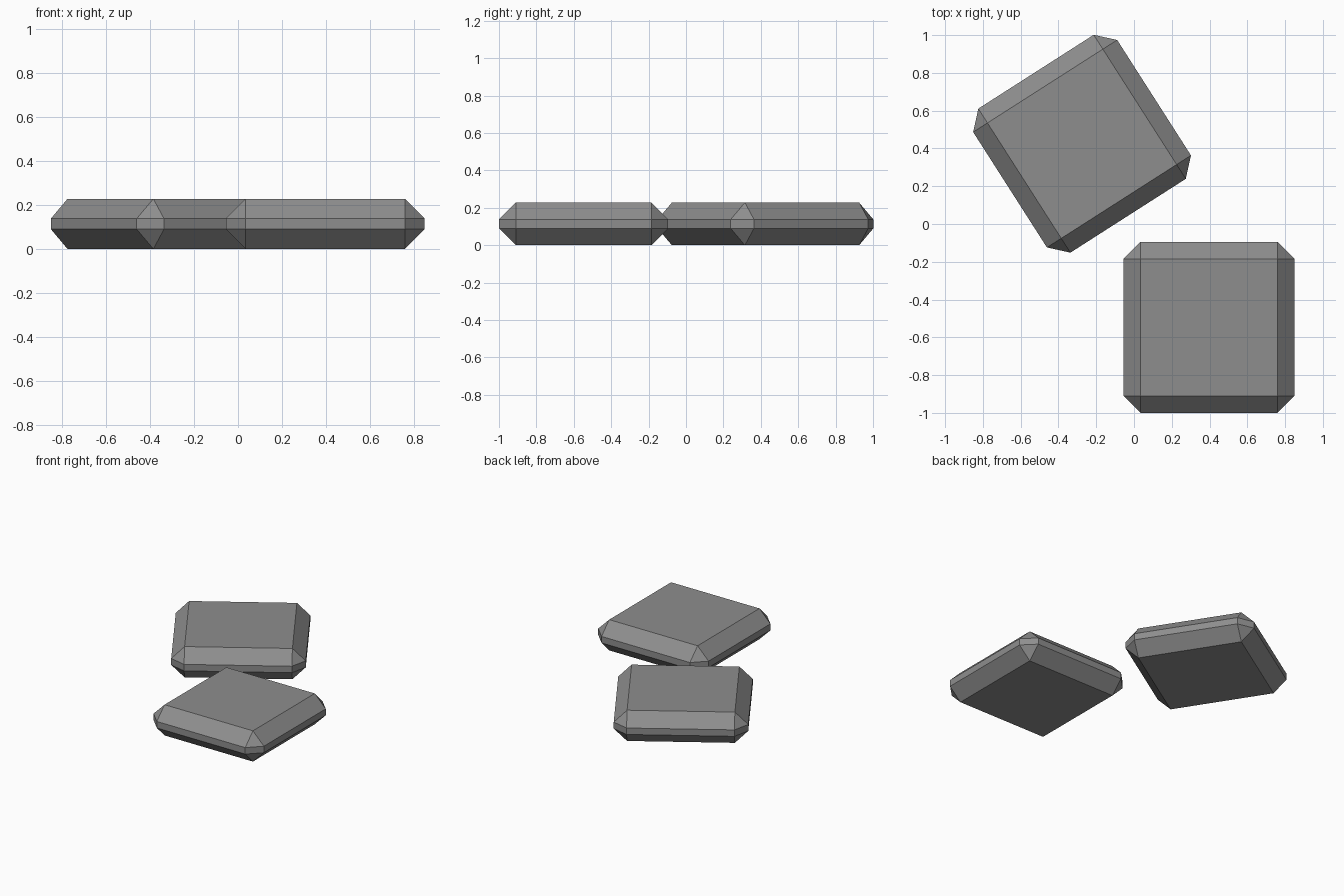
import bpy
import bmesh
import math
from mathutils import Matrix

cube = bpy.data.objects.get("Cube")
if cube:
    bpy.data.objects.remove(cube, do_unlink=True)

# Single stone grey
GREY = (0.27, 0.27, 0.27, 1.0)
stone = bpy.data.materials.new("stone_grey")
stone.use_nodes = True
stone.diffuse_color = GREY
for node in stone.node_tree.nodes:
    if node.type == 'BSDF_PRINCIPLED':
        node.inputs["Base Color"].default_value = GREY

WIDTH, HEIGHT, CHAMFER = 0.905, 0.228, 0.09


def paving_slab(name, x, y, angle):
    """Square slab with every edge chamfered once, standing on the ground."""
    bm = bmesh.new()
    bmesh.ops.create_cube(bm, size=1.0, matrix=Matrix.Diagonal((WIDTH, WIDTH, HEIGHT, 1.0)))
    bmesh.ops.bevel(bm, geom=bm.edges[:], offset=CHAMFER, offset_type='OFFSET',
                    segments=1, profile=0.5, affect='EDGES')
    mesh = bpy.data.meshes.new(name)
    bm.to_mesh(mesh)
    bm.free()
    mesh.materials.append(stone)
    slab = bpy.data.objects.new(name, mesh)
    slab.location = (x, y, HEIGHT / 2)
    slab.rotation_euler.z = math.radians(angle)
    bpy.context.collection.objects.link(slab)
    return slab


# Straight slab in front, turned slab behind
paving_slab("front_slab", 0.397, -0.5475, 0)
paving_slab("back_slab", -0.275, 0.425, 32.6)
